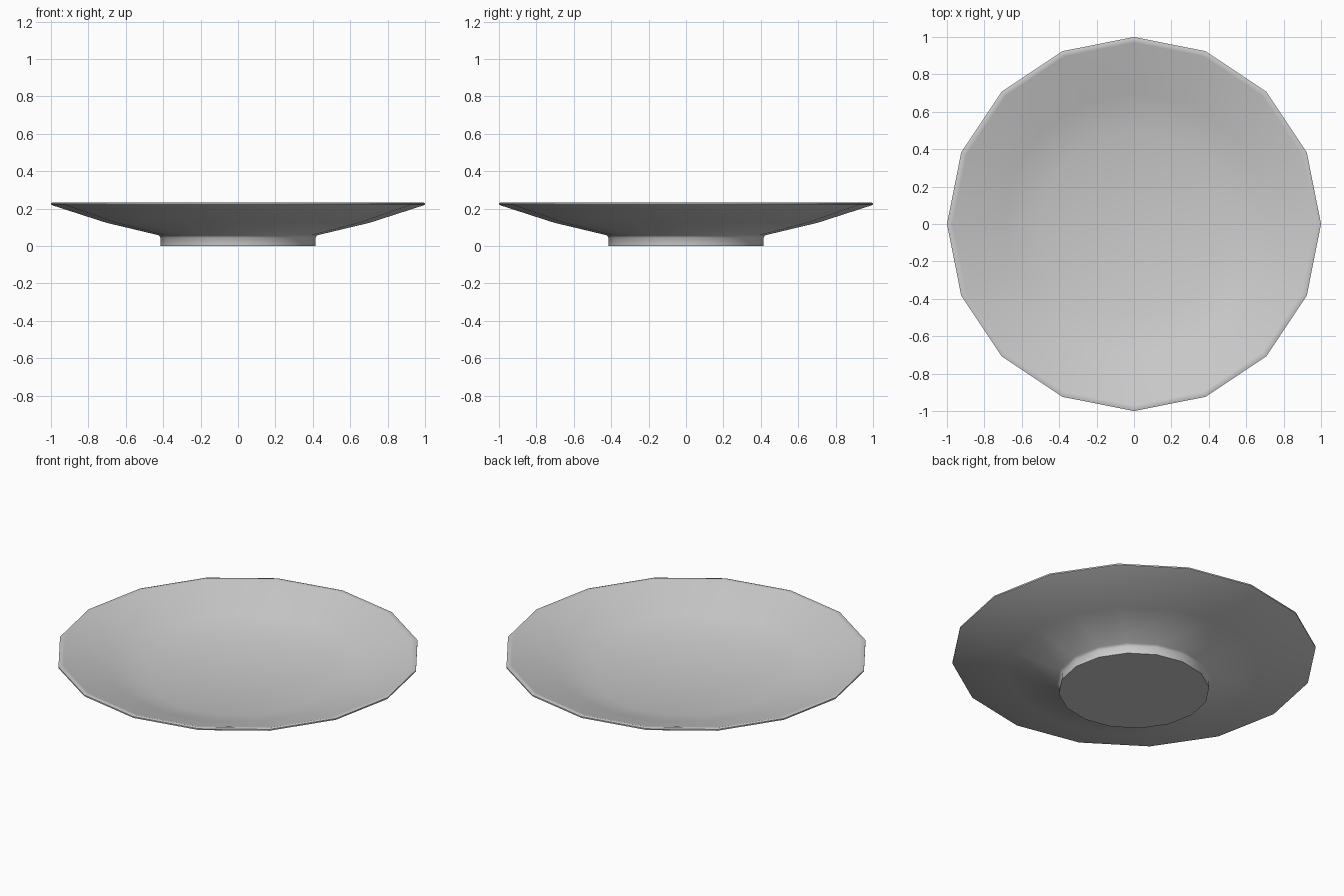
import bpy, bmesh, math

if "Cube" in bpy.data.objects:
    bpy.data.objects.remove(bpy.data.objects["Cube"])

SIDES = 16

# Half profile (radius, height): foot, outer wall, rim, inner wall, well
profile = [
    (0.414, 0.0), (0.414, 0.045), (0.425, 0.058), (0.705, 0.125),
    (0.99, 0.217), (1.0, 0.222), (1.0, 0.23), (0.985, 0.234),
    (0.97, 0.23), (0.70, 0.14), (0.5, 0.085),
]

# Plate: lathe the profile around z
bm = bmesh.new()
rings = []
for r, z in profile:
    rings.append([bm.verts.new((r * math.cos(2 * math.pi * i / SIDES),
                                r * math.sin(2 * math.pi * i / SIDES), z))
                  for i in range(SIDES)])
for a, b in zip(rings, rings[1:]):
    for i in range(SIDES):
        j = (i + 1) % SIDES
        bm.faces.new((a[i], a[j], b[j], b[i]))

# Flat underside and flat well
bm.faces.new(rings[0][::-1])
bm.faces.new(rings[-1])
bmesh.ops.recalc_face_normals(bm, faces=bm.faces)

mesh = bpy.data.meshes.new("plate")
bm.to_mesh(mesh)
bm.free()
plate = bpy.data.objects.new("plate", mesh)
bpy.context.collection.objects.link(plate)

# Smooth surface with a crisp foot edge
bpy.context.view_layer.objects.active = plate
plate.select_set(True)
bpy.ops.object.shade_smooth_by_angle(angle=math.radians(60))
